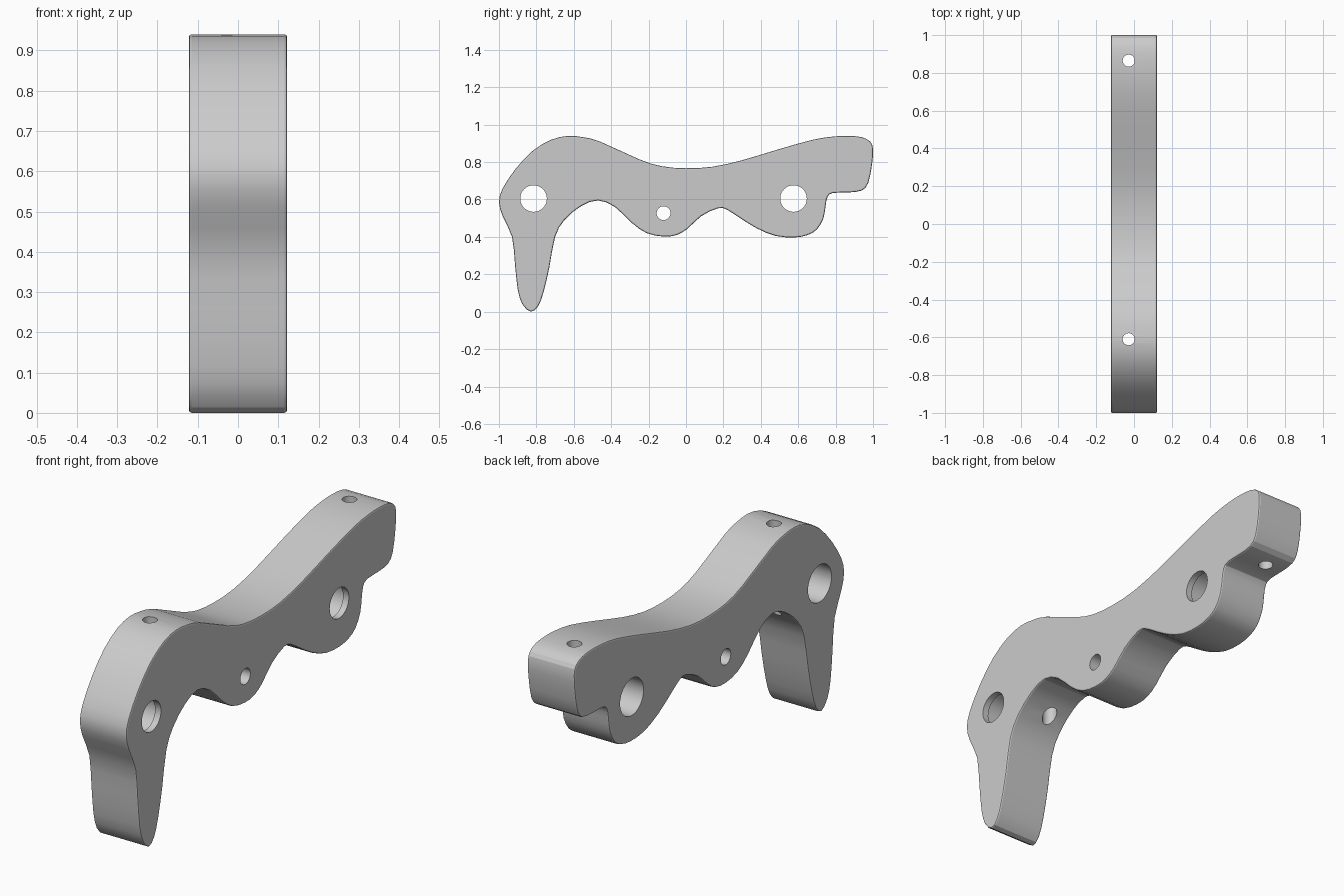
import bpy
import bmesh
from math import radians
from mathutils import Vector

default_cube = bpy.data.objects.get("Cube")
if default_cube:
    bpy.data.objects.remove(default_cube, do_unlink=True)

HALF_WIDTH = 0.122
LIP = 0.03          # thin wall left at the end of each stepped bore

grey = bpy.data.materials.new("light grey")
grey.use_nodes = True
grey.diffuse_color = (0.6, 0.6, 0.6, 1)
grey.node_tree.nodes["Principled BSDF"].inputs["Base Color"].default_value = (0.6, 0.6, 0.6, 1)

# Side outline as (y, z), starting at the tip of the leg
OUTLINE = [
    # inner side of the leg and first arch
    (-.83, 0), (-.79, .03), (-.76, .11), (-.73, .24), (-.7, .4), (-.65, .49),
    (-.56, .565), (-.47, .595), (-.38, .56), (-.29, .475),
    # middle lobe and second arch
    (-.21, .42), (-.12, .402), (-.05, .41), (.01, .445), (.08, .51),
    (.17, .553), (.22, .545), (.29, .5), (.38, .445),
    # rear lobe and notch
    (.48, .405), (.58, .397), (.65, .41), (.7, .44), (.735, .5),
    (.747, .57), (.757, .615), (.785, .635), (.87, .638),
    # rear end
    (.94, .648), (.975, .69), (.995, .79), (1, .87), (.985, .91), (.94, .933),
    # saddle-shaped top
    (.87, .94), (.79, .937), (.68, .92), (.5, .87), (.3, .81), (.14, .775),
    (0, .767), (-.13, .778), (-.25, .815), (-.46, .91), (-.55, .933),
    # front shoulder and outer side of the leg
    (-.63, .94), (-.72, .92), (-.82, .86), (-.91, .765), (-.98, .66),
    (-1, .585), (-.98, .51), (-.93, .4), (-.915, .26), (-.9, .12), (-.875, .04),
]


def smooth_loop(points):
    """Insert one Catmull-Rom midpoint between each pair of points."""
    pts = [Vector(p) for p in points]
    count = len(pts)
    result = []
    for i, p in enumerate(pts):
        before, after, beyond = pts[i - 1], pts[(i + 1) % count], pts[(i + 2) % count]
        result.append(p)
        result.append((9 * (p + after) - before - beyond) / 16)
    return result


def make_object(name, bm):
    mesh = bpy.data.meshes.new(name)
    bmesh.ops.recalc_face_normals(bm, faces=bm.faces)
    bm.to_mesh(mesh)
    bm.free()
    mesh.materials.append(grey)
    obj = bpy.data.objects.new(name, mesh)
    bpy.context.collection.objects.link(obj)
    return obj


def make_plate(name):
    """Extrude the outline across x and soften its two rims."""
    bm = bmesh.new()
    cap = bm.faces.new([bm.verts.new((-HALF_WIDTH, y, z)) for y, z in smooth_loop(OUTLINE)])
    extruded = bmesh.ops.extrude_face_region(bm, geom=[cap], use_keep_orig=True)
    new_verts = [g for g in extruded["geom"] if isinstance(g, bmesh.types.BMVert)]
    bmesh.ops.translate(bm, verts=new_verts, vec=(2 * HALF_WIDTH, 0, 0))
    rims = [e for e in bm.edges if abs(e.verts[0].co.x - e.verts[1].co.x) < 0.001]
    bmesh.ops.bevel(bm, geom=rims, offset=0.007, segments=2, profile=0.5, affect='EDGES')
    return make_object(name, bm)


def drill(target, start, end, radius):
    """Cut a round hole between two points."""
    start, end = Vector(start), Vector(end)
    axis = end - start
    bm = bmesh.new()
    bmesh.ops.create_cone(bm, cap_ends=True, segments=32, radius1=radius,
                          radius2=radius, depth=axis.length)
    bmesh.ops.rotate(bm, verts=bm.verts,
                     matrix=axis.to_track_quat('Z', 'Y').to_matrix())
    bmesh.ops.translate(bm, verts=bm.verts, vec=(start + end) / 2)
    cutter = make_object("hole_cutter", bm)
    cutter.hide_render = True
    cut = target.modifiers.new("hole", 'BOOLEAN')
    cut.operation = 'DIFFERENCE'
    cut.solver = 'EXACT'
    cut.object = cutter
    bpy.ops.object.modifier_apply(modifier=cut.name)
    bpy.data.objects.remove(cutter, do_unlink=True)


bracket = make_plate("bracket_plate")
bpy.ops.object.select_all(action='DESELECT')
bracket.select_set(True)
bpy.context.view_layer.objects.active = bracket

# Two stepped bores: wide from the right side, narrower through the left lip
for y in (-.815, .575):
    drill(bracket, (-.2, y, .605), (HALF_WIDTH - LIP, y, .605), .087)
    drill(bracket, (-.2, y, .605), (.2, y, .605), .071)

# Small cross hole in the middle lobe
drill(bracket, (-.2, -.12, .527), (.2, -.12, .527), .037)

# Two vertical screw holes
for y in (-.61, .865):
    drill(bracket, (-.028, y, .45), (-.028, y, 1.05), .032)

bpy.ops.object.shade_smooth_by_angle(angle=radians(21))
